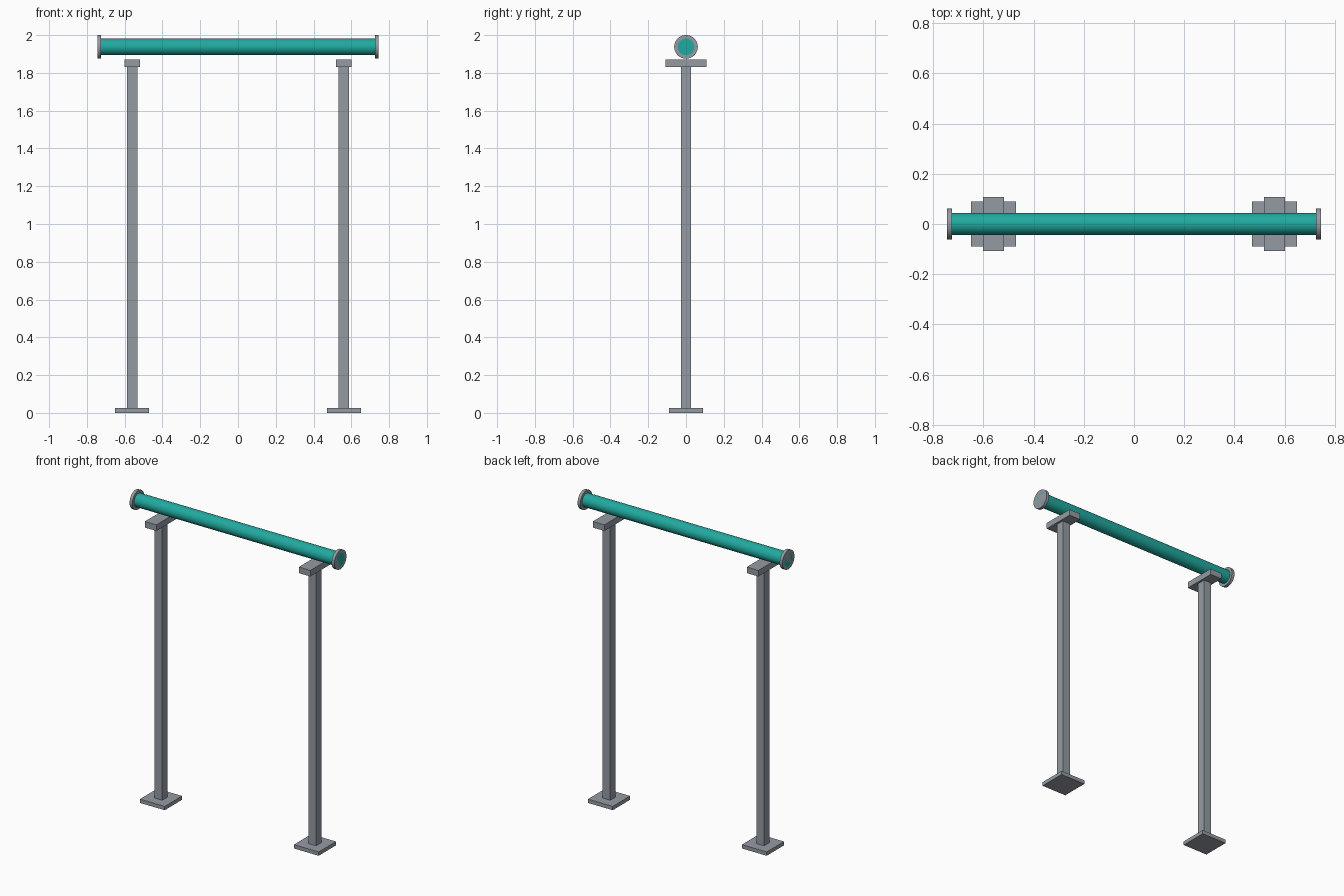
import bpy, math

if "Cube" in bpy.data.objects:
    bpy.data.objects.remove(bpy.data.objects["Cube"])


def material(name, color):
    m = bpy.data.materials.new(name)
    m.diffuse_color = (*color, 1)
    m.use_nodes = True
    m.node_tree.nodes["Principled BSDF"].inputs["Base Color"].default_value = m.diffuse_color
    return m


steel = material("grey steel", (0.30, 0.33, 0.37))
teal = material("teal paint", (0.015, 0.40, 0.35))

POST_X = 0.56
PIPE_Z = 1.9375
HALF = 0.745


def box(name, x, z0, z1, sx, sy):
    bpy.ops.mesh.primitive_cube_add(size=1, location=(x, 0, (z0 + z1) / 2))
    o = bpy.context.object
    o.name = name
    o.scale = (sx, sy, z1 - z0)
    bpy.ops.object.transform_apply(location=False, rotation=False, scale=True)
    o.data.materials.append(steel)


def rod(name, x, radius, length, mat):
    bpy.ops.mesh.primitive_cylinder_add(
        vertices=40, radius=radius, depth=length,
        location=(x, 0, PIPE_Z), rotation=(0, math.pi / 2, 0))
    o = bpy.context.object
    o.name = name
    o.data.materials.append(mat)
    bpy.ops.object.shade_smooth_by_angle(angle=math.radians(35))


# Horizontal pipe, its ends flush with the flanges
rod("pipe", 0, 0.044, 2 * HALF, teal)

for side, s in (("left", -1), ("right", 1)):
    # End flange
    rod(side + "_flange", s * (HALF - 0.01), 0.0625, 0.02, steel)
    # Support: base plate, post and saddle block
    box(side + "_base_plate", s * POST_X, 0, 0.025, 0.18, 0.18)
    box(side + "_post", s * POST_X, 0.025, 1.83, 0.055, 0.055)
    box(side + "_saddle", s * POST_X, 1.83, 1.87, 0.084, 0.216)
